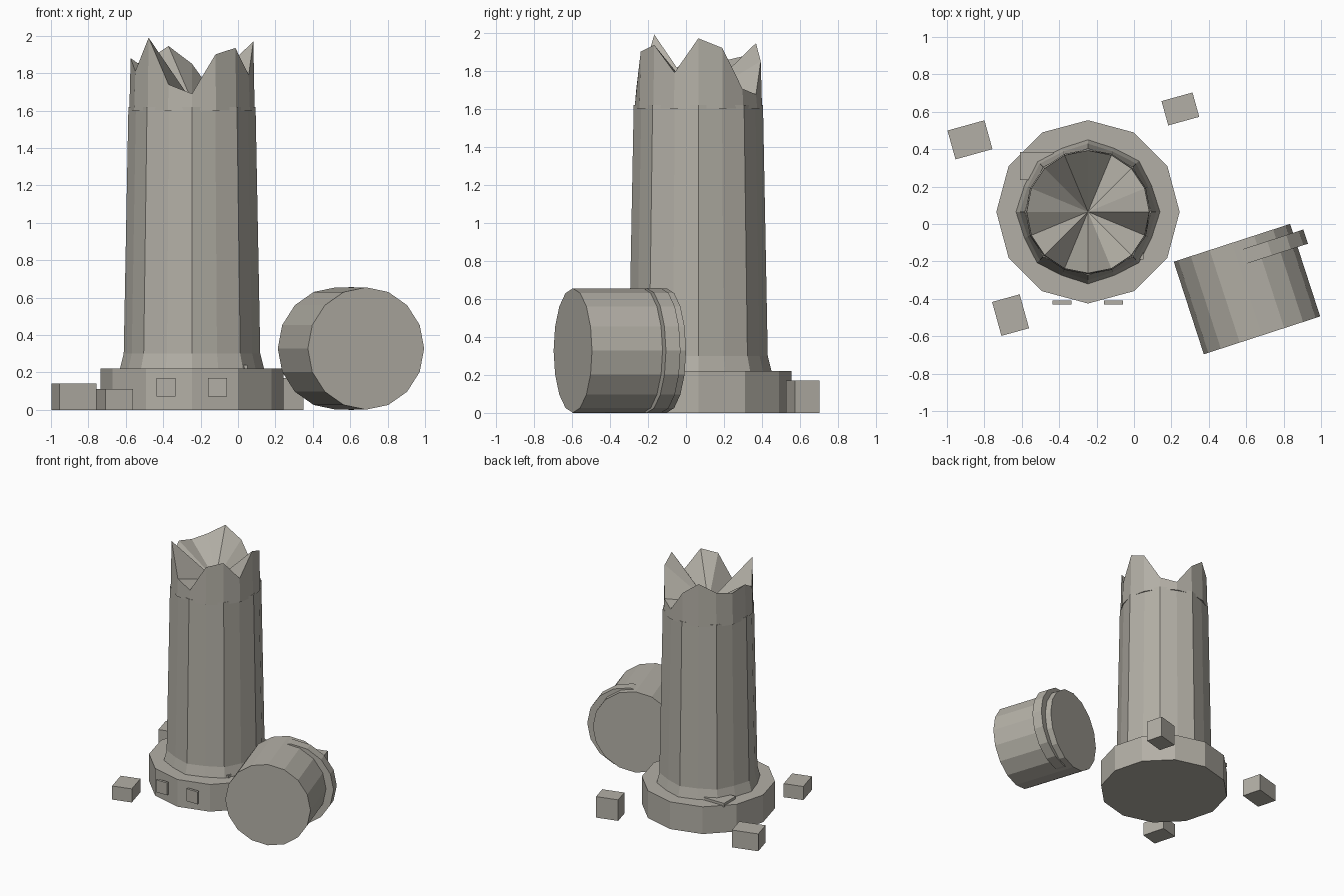
import bpy
import bmesh
from math import sin, cos, pi, radians
from mathutils import Matrix, Vector

if "Cube" in bpy.data.objects:
    bpy.data.objects.remove(bpy.data.objects["Cube"])

# One weathered stone colour
stone = bpy.data.materials.new("weathered_stone")
stone.use_nodes = True
colour = (0.45, 0.43, 0.38, 1)
stone.diffuse_color = colour
stone.node_tree.nodes["Principled BSDF"].inputs["Base Color"].default_value = colour

COLUMN = Vector((-0.246, 0.065, 0))


def finish(name, bm, matrix=Matrix()):
    bmesh.ops.recalc_face_normals(bm, faces=bm.faces)
    mesh = bpy.data.meshes.new(name)
    bm.to_mesh(mesh)
    bm.free()
    mesh.materials.append(stone)
    obj = bpy.data.objects.new(name, mesh)
    obj.matrix_world = matrix
    bpy.context.collection.objects.link(obj)
    return obj


def loft(bm, rings):
    """Skin a list of equal rings of points; return the vertex rings."""
    rows = [[bm.verts.new(p) for p in ring] for ring in rings]
    n = len(rows[0])
    for a, b in zip(rows, rows[1:]):
        for i in range(n):
            j = (i + 1) % n
            bm.faces.new((a[i], a[j], b[j], b[i]))
    return rows


def ring(sides, radius, z, odd=1.0):
    """Ring of points; odd scales every second radius to make flutes."""
    return [(radius * (odd if i % 2 else 1) * cos(2 * pi * i / sides),
             radius * (odd if i % 2 else 1) * sin(2 * pi * i / sides), z)
            for i in range(sides)]


def turned(name, sides, profile, matrix, odd=1.0):
    bm = bmesh.new()
    rows = loft(bm, [ring(sides, r, z, odd) for r, z in profile])
    bm.faces.new(rows[0])
    bm.faces.new(rows[-1])
    return finish(name, bm, matrix)


def block(name, centre, size, turn=0):
    bm = bmesh.new()
    bmesh.ops.create_cube(bm, size=1)
    bmesh.ops.scale(bm, vec=size, verts=bm.verts)
    return finish(name, bm, Matrix.Translation(centre) @ Matrix.Rotation(radians(turn), 4, 'Z'))


# Standing column: plinth and fluted shaft
at_column = Matrix.Translation(COLUMN)
turned("plinth", 12, [(0.49, 0), (0.49, 0.22)], at_column)
turned("shaft", 16, [(0.385, 0.22), (0.365, 0.3), (0.34, 1.62)], at_column, odd=0.955)

# Jagged broken top with a sunken centre
heights = [1.97, 1.92, 1.705, 1.675, 1.85, 1.945, 1.875, 1.85,
           1.88, 1.81, 1.99, 1.74, 1.69, 1.90, 1.935, 1.79]
bm = bmesh.new()
tips = [(x, y, h) for (x, y, _), h in zip(ring(16, 0.328, 0), heights)]
rows = loft(bm, [ring(16, 0.335, 1.6), tips])
centre = bm.verts.new((0, 0, 1.65))
for i in range(16):
    bm.faces.new((rows[1][i], rows[1][(i + 1) % 16], centre))
bm.faces.new(rows[0])
finish("broken_top", bm, at_column)

# Fallen drum lying on its side, with an offset band near the back end
tilt = Matrix.Rotation(radians(18), 4, 'Z') @ Matrix.Rotation(radians(-90), 4, 'X')
drum = Matrix.Translation((0.604, -0.348, 0.328)) @ tilt
turned("fallen_drum", 16, [(0.327, -0.26), (0.327, 0.26)], drum)
turned("drum_band", 16, [(0.328, 0.13), (0.328, 0.21)],
       drum @ Matrix.Translation((0.057, 0, 0)))

# Loose rubble blocks
rubble = [(-0.877, 0.45, 0.205, 0.16, 0.14),
          (0.248, 0.615, 0.172, 0.135, 0.17),
          (-0.66, -0.487, 0.153, 0.188, 0.11)]
for i, (x, y, w, d, h) in enumerate(rubble):
    block(f"rubble_block_{i + 1}", (x, y, h / 2), (w, d, h), 15.5)

# Small square plates in front of the plinth
for side, x in (("right", -0.385), ("left", -0.11)):
    block(f"front_plate_{side}", (x, -0.42, 0.12), (0.1, 0.02, 0.1))

# Flat chips resting on the plinth against the shaft
block("back_chip", (-0.52, 0.31, 0.225), (0.18, 0.15, 0.03))
block("front_chip", (-0.025, -0.12, 0.225), (0.15, 0.14, 0.03))
